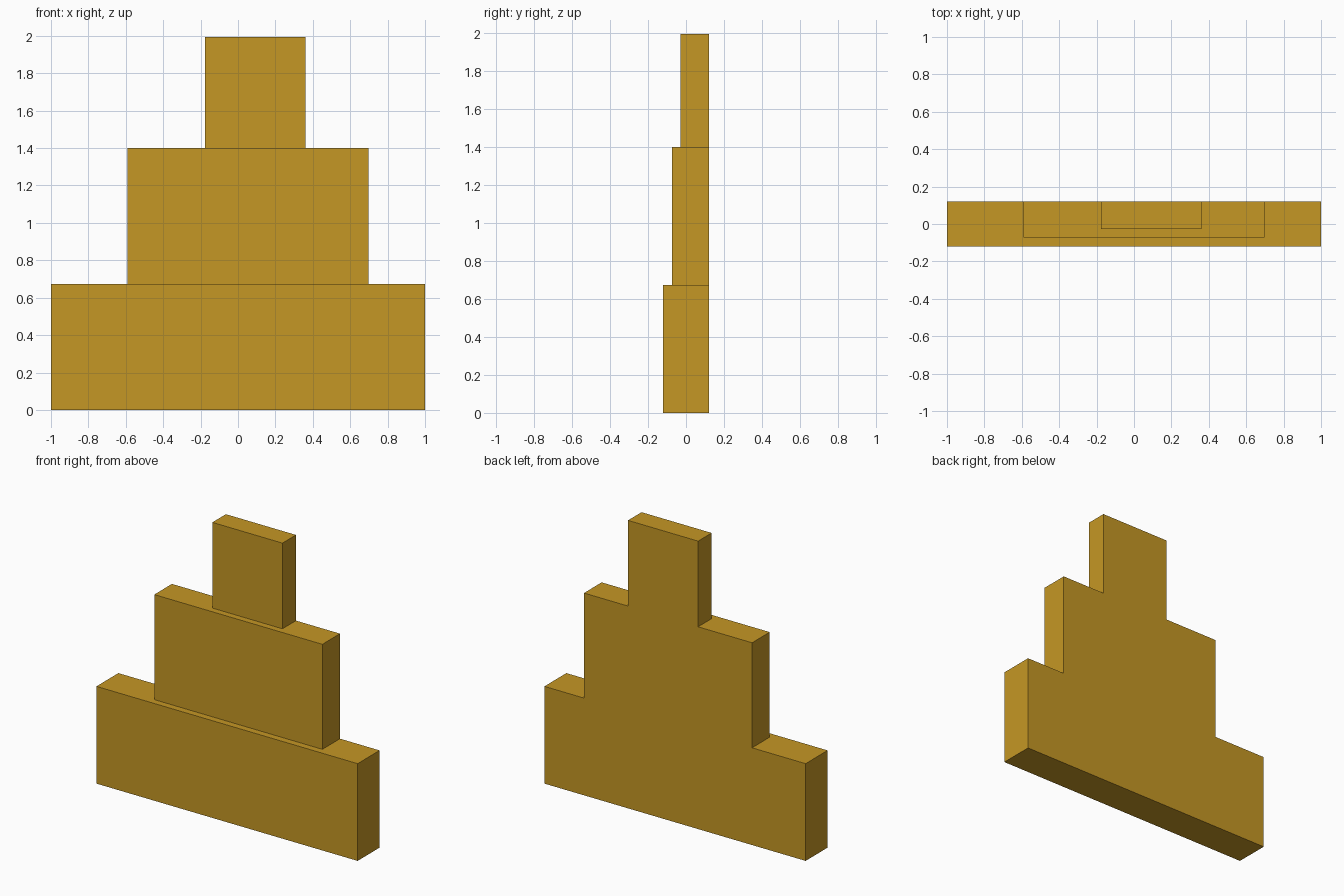
import bpy

cube = bpy.data.objects.get("Cube")
if cube:
    bpy.data.objects.remove(cube, do_unlink=True)

# Single golden ochre colour
gold = bpy.data.materials.new("golden_ochre")
gold.use_nodes = True
colour = (0.56, 0.31, 0.018, 1.0)
gold.diffuse_color = colour
gold.node_tree.nodes["Principled BSDF"].inputs["Base Color"].default_value = colour

BACK = 0.12


def add_tier(name, left, right, front, bottom, top):
    """Box between the given limits, flush with the shared back plane."""
    centre = ((left + right) / 2, (front + BACK) / 2, (bottom + top) / 2)
    bpy.ops.mesh.primitive_cube_add(size=1, location=centre)
    tier = bpy.context.object
    tier.name = name
    tier.scale = (right - left, BACK - front, top - bottom)
    bpy.ops.object.transform_apply(location=False, rotation=False, scale=True)
    tier.data.materials.append(gold)


# Three stacked slabs, each narrower and thinner than the one below
add_tier("bottom_tier", -1.0, 1.0, -0.12, 0.0, 0.673)
add_tier("middle_tier", -0.59, 0.697, -0.073, 0.673, 1.4)
add_tier("top_tier", -0.177, 0.36, -0.028, 1.4, 1.993)
